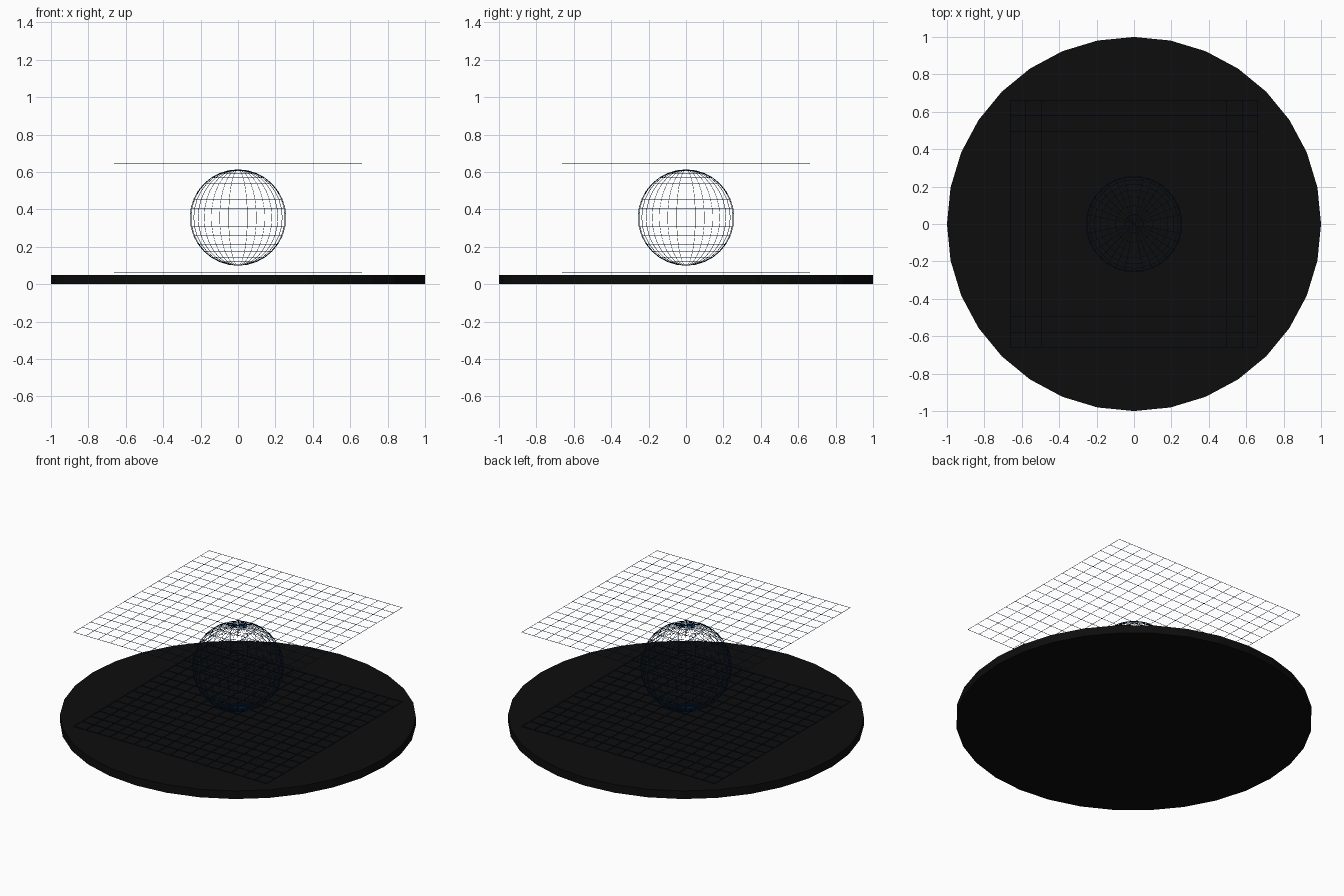
import bpy

if "Cube" in bpy.data.objects:
    bpy.data.objects.remove(bpy.data.objects["Cube"])

WIRE = 0.0028


def material(name, color):
    mat = bpy.data.materials.new(name)
    mat.diffuse_color = color
    mat.use_nodes = True
    mat.node_tree.nodes["Principled BSDF"].inputs["Base Color"].default_value = mat.diffuse_color
    return mat


black = material("black", (0.004, 0.004, 0.004, 1))
navy = material("navy", (0.0, 0.018, 0.07, 1))


def finish(name, mat):
    obj = bpy.context.object
    obj.name = name
    obj.data.materials.append(mat)
    return obj


def make_wire(obj):
    mod = obj.modifiers.new("wire", 'WIREFRAME')
    mod.thickness = WIRE
    mod.offset = 0
    mod.use_even_offset = False
    mod.use_boundary = True
    mod.use_replace = True


# Round base plate
bpy.ops.mesh.primitive_cylinder_add(vertices=32, radius=1, depth=0.05, location=(0, 0, 0.025))
finish("base_disc", black)

# Square wire lattices below and above the globe
for name, z in (("lower_grid", 0.06), ("upper_grid", 0.644)):
    bpy.ops.mesh.primitive_grid_add(x_subdivisions=16, y_subdivisions=16, size=1.325, location=(0, 0, z))
    make_wire(finish(name, navy))

# Wire globe floating between the grids
bpy.ops.mesh.primitive_uv_sphere_add(segments=32, ring_count=16, radius=0.256, location=(0, 0, 0.356))
make_wire(finish("wire_globe", navy))
